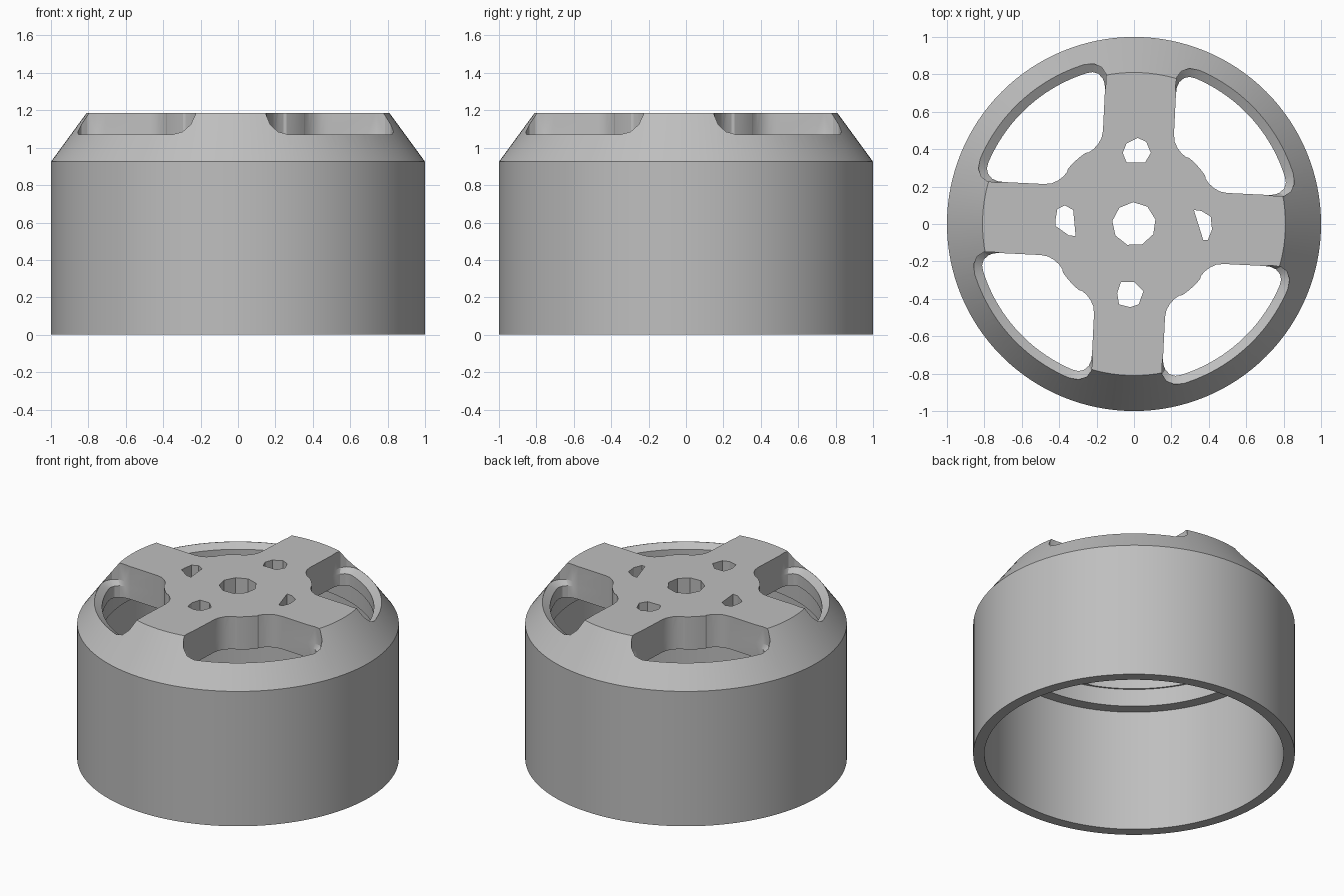
import bpy, bmesh, math
from mathutils import Matrix

cube = bpy.data.objects.get("Cube")
if cube:
    bpy.data.objects.remove(cube, do_unlink=True)

metal = bpy.data.materials.new("grey metal")
metal.use_nodes = True
GREY = (0.52, 0.52, 0.52, 1)
metal.diffuse_color = GREY
metal.node_tree.nodes["Principled BSDF"].inputs["Base Color"].default_value = GREY


def finish(bm, name):
    bmesh.ops.recalc_face_normals(bm, faces=bm.faces)
    mesh = bpy.data.meshes.new(name)
    bm.to_mesh(mesh)
    bm.free()
    mesh.materials.append(metal)
    ob = bpy.data.objects.new(name, mesh)
    bpy.context.collection.objects.link(ob)
    return ob


def lathe(name, profile, steps=128):
    """Spin an (r, z) profile around the z axis."""
    bm = bmesh.new()
    verts = [bm.verts.new((r, 0, z)) for r, z in profile]
    edges = [bm.edges.new(p) for p in zip(verts, verts[1:])]
    bmesh.ops.spin(bm, geom=verts + edges, cent=(0, 0, 0), axis=(0, 0, 1),
                   angle=2 * math.pi, steps=steps, use_duplicate=False)
    bmesh.ops.remove_doubles(bm, verts=bm.verts, dist=1e-4)
    return finish(bm, name)


def loft(bm, layers):
    """Closed solid through stacked outlines, each (points, z)."""
    rings = [[bm.verts.new((x, y, z)) for x, y in pts] for pts, z in layers]
    n = len(rings[0])
    for a, b in zip(rings, rings[1:]):
        for i in range(n):
            j = (i + 1) % n
            bm.faces.new((a[i], a[j], b[j], b[i]))
    bm.faces.new(rings[0][::-1])
    bm.faces.new(rings[-1])


def arc(r, a0, a1, n):
    return [(r * math.cos(math.radians(a0 + (a1 - a0) * i / n)),
             r * math.sin(math.radians(a0 + (a1 - a0) * i / n))) for i in range(n + 1)]


def window(rim, corner):
    """Outline symmetric about the diagonal: hub curve, spoke edges, rim arc."""
    side = [(0.262, 0.37), (0.235, 0.39), (0.212, 0.418), (0.196, 0.45), (0.19, 0.49)] + corner
    mirrored = [(y, x) for x, y in side]
    return arc(0.46, 37, 53, 6) + side + arc(rim, 70, 20, 24) + mirrored[::-1]


# Bell: straight wall, sloping shoulder, flat top, stepped hollow inside
bell = lathe("motor_bell", [(0, 1.185), (0.81, 1.185), (1, 0.925), (1, 0), (0.93, 0),
                            (0.93, 0.84), (0.855, 0.84), (0.855, 0.96), (0, 0.96)])

# Four windows with a lip stepping out at the sloping shoulder
inner = window(0.845, [(0.19, 0.70), (0.193, 0.74), (0.205, 0.77), (0.23, 0.793), (0.26, 0.80)])
outer = window(0.893, [(0.19, 0.70), (0.186, 0.75), (0.19, 0.795), (0.213, 0.828), (0.255, 0.845)])
bm = bmesh.new()
loft(bm, [(inner, 0.9), (inner, 1.04), (outer, 1.07), (outer, 1.3)])
first = bm.verts[:] + bm.edges[:] + bm.faces[:]
for k in range(1, 4):
    copy = bmesh.ops.duplicate(bm, geom=first)["geom"]
    bmesh.ops.rotate(bm, verts=[v for v in copy if isinstance(v, bmesh.types.BMVert)],
                     cent=(0, 0, 0), matrix=Matrix.Rotation(k * math.pi / 2, 3, 'Z'))
bmesh.ops.rotate(bm, verts=bm.verts, cent=(0, 0, 0),
                 matrix=Matrix.Rotation(math.radians(-2.8), 3, 'Z'))
windows = finish(bm, "window_cutter")

# Shaft hole and four coarse screw holes
holes = [
    arc(0.117, 12, 332, 8),
    [(-0.04, 0.33), (0.06, 0.33), (0.09, 0.38), (0.065, 0.44), (0.02, 0.46), (-0.04, 0.43), (-0.06, 0.38)],
    [(-0.07, -0.31), (0, -0.31), (0.05, -0.36), (0.025, -0.43), (-0.02, -0.445), (-0.08, -0.43), (-0.09, -0.37)],
    [(-0.42, 0.02), (-0.41, 0.08), (-0.37, 0.10), (-0.325, 0.075), (-0.312, -0.065), (-0.35, -0.06), (-0.42, -0.01)],
    [(0.32, 0.075), (0.36, 0.07), (0.41, 0.04), (0.417, -0.03), (0.395, -0.085), (0.37, -0.085)],
]
bm = bmesh.new()
for outline in holes:
    loft(bm, [(outline, 0.9), (outline, 1.3)])
hole_cutter = finish(bm, "hole_cutter")

# Cut, bake the result and drop the cutters
for cutter in (windows, hole_cutter):
    cutter.hide_render = True
    mod = bell.modifiers.new("cut", 'BOOLEAN')
    mod.operation = 'DIFFERENCE'
    mod.solver = 'EXACT'
    mod.object = cutter
bpy.ops.object.select_all(action='DESELECT')
bpy.context.view_layer.objects.active = bell
bell.select_set(True)
for mod in bell.modifiers[:]:
    bpy.ops.object.modifier_apply(modifier=mod.name)
for cutter in (windows, hole_cutter):
    bpy.data.objects.remove(cutter, do_unlink=True)
bpy.ops.object.shade_smooth_by_angle(angle=math.radians(25))
